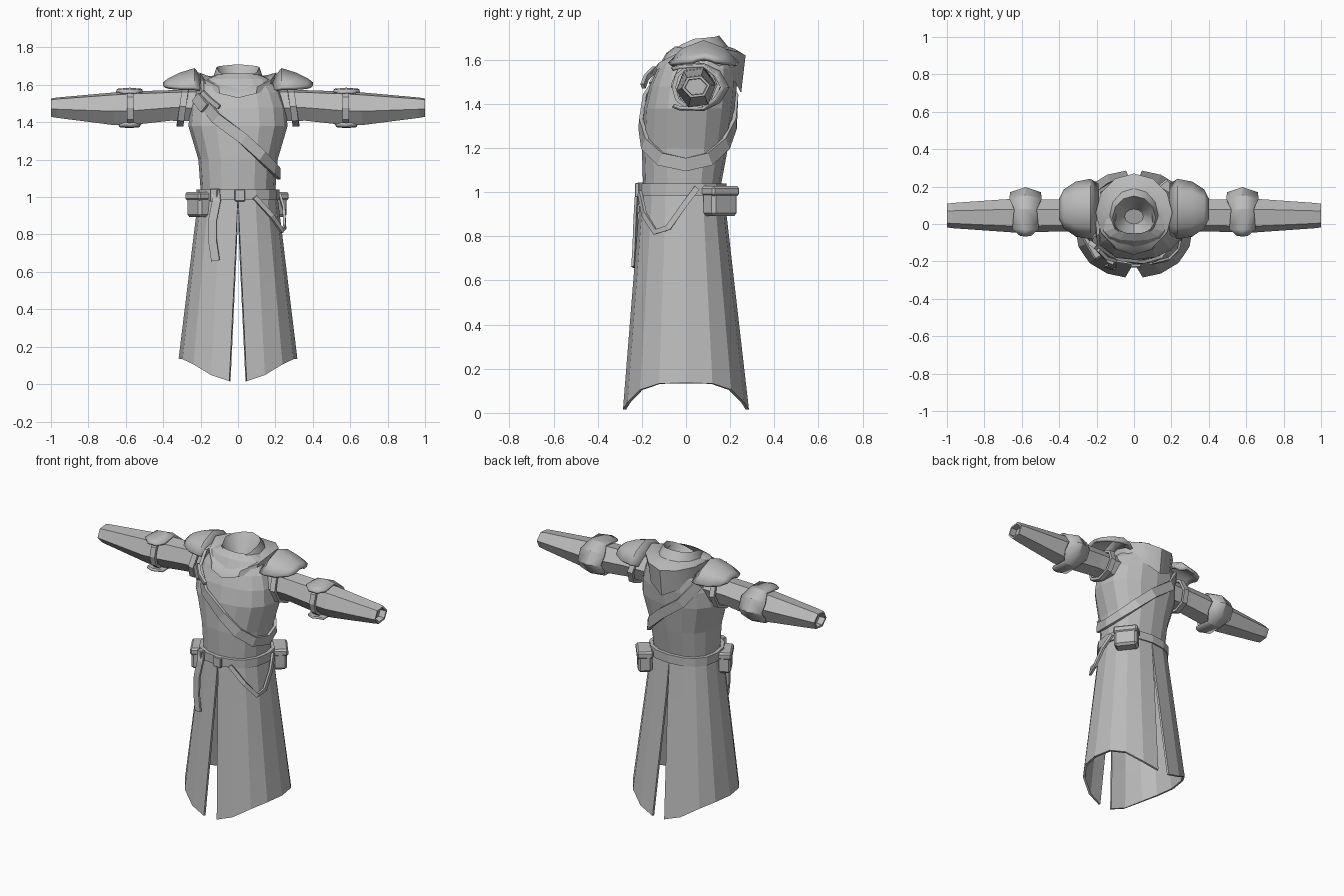
import bpy, bmesh, math
from mathutils import Vector, Matrix

if "Cube" in bpy.data.objects:
    bpy.data.objects.remove(bpy.data.objects["Cube"])

V = Vector
cloth = bpy.data.materials.new("grey_cloth")
cloth.diffuse_color = (0.5, 0.5, 0.5, 1)
cloth.use_nodes = True
cloth.node_tree.nodes["Principled BSDF"].inputs["Base Color"].default_value = cloth.diffuse_color


def finish(name, bm, smooth=0, thick=0, mirror=False):
    bmesh.ops.recalc_face_normals(bm, faces=bm.faces[:])
    me = bpy.data.meshes.new(name)
    bm.to_mesh(me)
    bm.free()
    me.materials.append(cloth)
    if smooth:
        for p in me.polygons:
            p.use_smooth = True
        me.set_sharp_from_angle(angle=math.radians(smooth))
    ob = bpy.data.objects.new(name, me)
    bpy.context.collection.objects.link(ob)
    if thick:
        m = ob.modifiers.new("thickness", 'SOLIDIFY')
        m.thickness, m.offset = thick, 0
    if mirror:
        m = ob.modifiers.new("mirror", 'MIRROR')
        m.use_mirror_merge = False
    return ob


def loft(name, rings, wrap=True, loop=False, caps=(False, False), **kw):
    """Skin a list of equal-length point rows."""
    bm = bmesh.new()
    rows = [[bm.verts.new(p) for p in r] for r in rings]
    n, m = len(rows[0]), len(rows)
    for i in range(m if loop else m - 1):
        a, b = rows[i], rows[(i + 1) % m]
        for j in range(n if wrap else n - 1):
            k = (j + 1) % n
            bm.faces.new((a[j], a[k], b[k], b[j]))
    if caps[0]:
        bm.faces.new(rows[0])
    if caps[1]:
        bm.faces.new(rows[-1])
    return finish(name, bm, **kw)


def ribbon(name, pts, normals, width, thick=0.018, loop=False, **kw):
    """Flat band along a path; normals face away from the body."""
    rings, n = [], len(pts)
    for i, (p, nor) in enumerate(zip(pts, normals)):
        a = pts[(i - 1) % n] if loop else pts[max(i - 1, 0)]
        b = pts[(i + 1) % n] if loop else pts[min(i + 1, n - 1)]
        side = (b - a).cross(nor).normalized() * width / 2
        out = nor.normalized() * thick / 2
        rings.append([p + side + out, p - side + out, p - side - out, p + side - out])
    return loft(name, rings, loop=loop, caps=(not loop, not loop), **kw)


def box(name, loc, size, yaw=0, bevel=0.0, tilt=0):
    bm = bmesh.new()
    bmesh.ops.create_cube(bm, size=1)
    bmesh.ops.scale(bm, vec=size, verts=bm.verts)
    if bevel:
        bmesh.ops.bevel(bm, geom=bm.edges[:], offset=bevel, segments=1, affect='EDGES')
    bm.transform(Matrix.Translation(loc) @ Matrix.Rotation(yaw, 4, 'Z') @ Matrix.Rotation(tilt, 4, 'Y'))
    return finish(name, bm)


def oval(t, rx, yf, yb, p=0.87):
    s, c = math.sin(t), math.cos(t)
    x = math.copysign(abs(s) ** p, s) * rx
    return x, abs(c) ** p * (yf if c > 0 else yb)


# Torso sections: height, half width, front y, back y
LEVELS = [(0.97, .205, -.20, .165), (1.04, .20, -.195, .16), (1.2, .212, -.20, .19),
          (1.38, .265, -.19, .22), (1.48, .255, -.165, .23), (1.56, .225, -.13, .23),
          (1.63, .17, -.09, .22), (1.66, .10, -.05, .16)]


def skin(t, z, off=0.0):
    """Point on the torso at angle t from the front and height z."""
    for a, b in zip(LEVELS, LEVELS[1:]):
        if z <= b[0]:
            break
    f = (z - a[0]) / (b[0] - a[0])
    rx, yf, yb = (a[i] + (b[i] - a[i]) * f for i in (1, 2, 3))
    x, y = oval(t, rx + off, yf - off, yb + off)
    return V((x, y, z))


def outward(t):
    return V((math.sin(t), -math.cos(t), 0))


rad = math.radians
around = [math.tau * i / 16 for i in range(16)]
loft("torso", [[skin(t, l[0]) for t in around] for l in LEVELS])

# Skirt: one half, split at the front and back, mirrored
rows = []
for k in range(5):
    row = []
    for j in range(9):
        t = math.pi * j / 8
        hem = 0.135 - 0.12 * math.cos(t) ** 4
        z = 1.0 + (hem - 1.0) * k / 4
        d = 1 - z
        x, y = oval(t, .205 + .122 * d, -.20 - .08 * d, .165 + .115 * d, 0.85)
        if j in (0, 8):
            x = 0.045 * max(0, ((0.97 if j == 0 else 0.88) - z) / 0.95)
        row.append((x, y, z))
    rows.append(row)
loft("skirt", rows, wrap=False, thick=0.014, mirror=True)

# Cowl and collar: half width, front y, back y, z at front, side and back
COWL = [(.195, -.165, .25, 1.53, 1.60, 1.45), (.205, -.15, .27, 1.55, 1.665, 1.62),
        (.155, -.11, .22, 1.585, 1.645, 1.65), (.13, -.095, .19, 1.60, 1.65, 1.66),
        (.115, -.08, .15, 1.615, 1.695, 1.71), (.10, -.055, .12, 1.59, 1.65, 1.67),
        (.05, .00, .08, 1.56, 1.58, 1.59)]
rings = []
for rx, yf, yb, zf, zs, zb in COWL:
    ring = []
    for i in range(12):
        t = math.tau * i / 12
        f = abs(t if t <= math.pi else math.tau - t) / (math.pi / 2)
        z = zf + (zs - zf) * f if f < 1 else zs + (zb - zs) * (f - 1)
        mid = (yf + yb) / 2
        ring.append((rx * math.sin(t), mid - (yb - yf) / 2 * math.cos(t), z))
    rings.append(ring)
loft("cowl", rings, caps=(False, True), smooth=35)

# Sleeves: x, centre z, y radius, z radius; the last rings form a recessed cuff
SLEEVE = [(.19, 1.49, .085, .085), (.36, 1.49, .085, .08), (.57, 1.475, .09, .088),
          (.66, 1.472, .09, .086), (.97, 1.478, .068, .053), (1.0, 1.478, .064, .048),
          (1.0, 1.478, .052, .037), (.96, 1.478, .05, .035)]
loft("sleeve", [[(x, .045 + ry * math.cos(rad(60 * i + 8)), zc + rz * 1.1 * math.sin(rad(60 * i + 8)))
                 for i in range(6)] for x, zc, ry, rz in SLEEVE],
     caps=(False, True), mirror=True)

# Shoulder pads: x, half depth, top z, drop at the edges
PAD = [(.195, .13, 1.63, .06), (.235, .155, 1.68, .10), (.31, .14, 1.655, .075),
       (.37, .10, 1.625, .04), (.395, .05, 1.605, .015)]
loft("shoulder_pad", [[(x, .08 + h * v, z - d * v * v) for v in (-1, -.6, 0, .6, 1)]
                      for x, h, z, d in PAD], wrap=False, thick=0.02, smooth=40, mirror=True)

# Bands around the upper arms, under the shoulder pads
ang = [rad(45 * i) for i in range(8)]
ribbon("arm_band", [V((.295 - .015 * math.sin(a), .045 + .105 * math.cos(a), 1.485 + .10 * math.sin(a)))
                    for a in ang], [V((0, math.cos(a), math.sin(a))) for a in ang],
       0.035, loop=True, mirror=True)

# Elbow guards wrapping over the back of the arm: y, z, half width
GUARD = [(-.065, 1.56, .03), (-.03, 1.572, .07), (.08, 1.578, .06), (.15, 1.545, .085),
         (.19, 1.475, .08), (.15, 1.41, .085), (.08, 1.375, .05), (-.03, 1.378, .055),
         (-.06, 1.39, .025)]
rows = []
for y, z, w in GUARD:
    c = V((0, .04, 1.475))
    p = V((0, y, z))
    q = c + (p - c) * (0.82 if y > .1 else 0.95)
    rows.append([(.58 - w, q.y, q.z), (.58, p.y, p.z), (.58 + w, q.y, q.z)])
loft("elbow_guard", rows, wrap=False, thick=0.014, smooth=30, mirror=True)
ribbon("elbow_strap", [V((.575, y, z)) for y, z in
                       ((.0, 1.56), (-.04, 1.53), (-.055, 1.475), (-.04, 1.42), (.0, 1.39))],
       [V((0, -1, s)) for s in (2, .5, 0, -.5, -2)], 0.035, mirror=True)

# Chest strap: angle from the front (degrees) and height, shoulder to hip and back
STRAP = [(-72, 1.60), (-52, 1.53), (-22, 1.42), (5, 1.31), (30, 1.22), (60, 1.15), (90, 1.125),
         (120, 1.15), (150, 1.22), (175, 1.31), (202, 1.42), (232, 1.54), (262, 1.61)]
ribbon("chest_strap", [skin(rad(a), z, 0.012) for a, z in STRAP],
       [outward(rad(a)) for a, z in STRAP], 0.06, loop=True)
box("strap_buckle", skin(rad(-46), 1.505, 0.02), (.085, .025, .06), rad(-38), tilt=rad(45))
ribbon("strap_end", [V((-.19, -.14, 1.56)), V((-.15, -.18, 1.52)), V((-.10, -.195, 1.48))],
       [V((-.6, -1, 0))] * 3, 0.025)

# Belt with its buckle and hanging end
ribbon("belt", [skin(t, 1.012, 0.01) for t in around], [outward(t) for t in around],
       0.055, 0.022, loop=True)
box("belt_buckle", (0.01, -.222, 1.01), (.055, .02, .065), bevel=0.004)
box("belt_keeper", (-.125, -.20, 1.01), (.045, .03, .07), rad(-25), bevel=0.004)
ribbon("belt_end", [V(p) for p in ((-.12, -.20, 1.04), (-.115, -.222, .98), (-.135, -.228, .88),
                                   (-.135, -.232, .76), (-.12, -.238, .66))],
       [V((-.2, -1, 0))] * 5, 0.045, 0.012)

# Slack strap hanging from the belt on one hip
ribbon("hip_strap", [V(p) for p in ((.09, -.21, 1.0), (.18, -.19, .90), (.235, -.14, .82),
                                    (.25, -.08, .84), (.245, -.01, .94), (.22, .05, 1.02))],
       [V(n) for n in ((.4, -1, 0), (.8, -1, 0), (1, -.5, 0), (1, -.2, 0), (1, 0, 0), (1, .1, 0))],
       0.026, 0.014)

# Belt pouches with overhanging lids
for side, x, y, yaw in (("front", -.205, -.105, rad(-60)), ("back", .19, .155, rad(-52))):
    box(side + "_pouch", (x, y, .95), (.145, .085, .115), yaw, bevel=0.014)
    box(side + "_pouch_lid", (x, y, 1.005), (.155, .098, .045), yaw, bevel=0.01)
